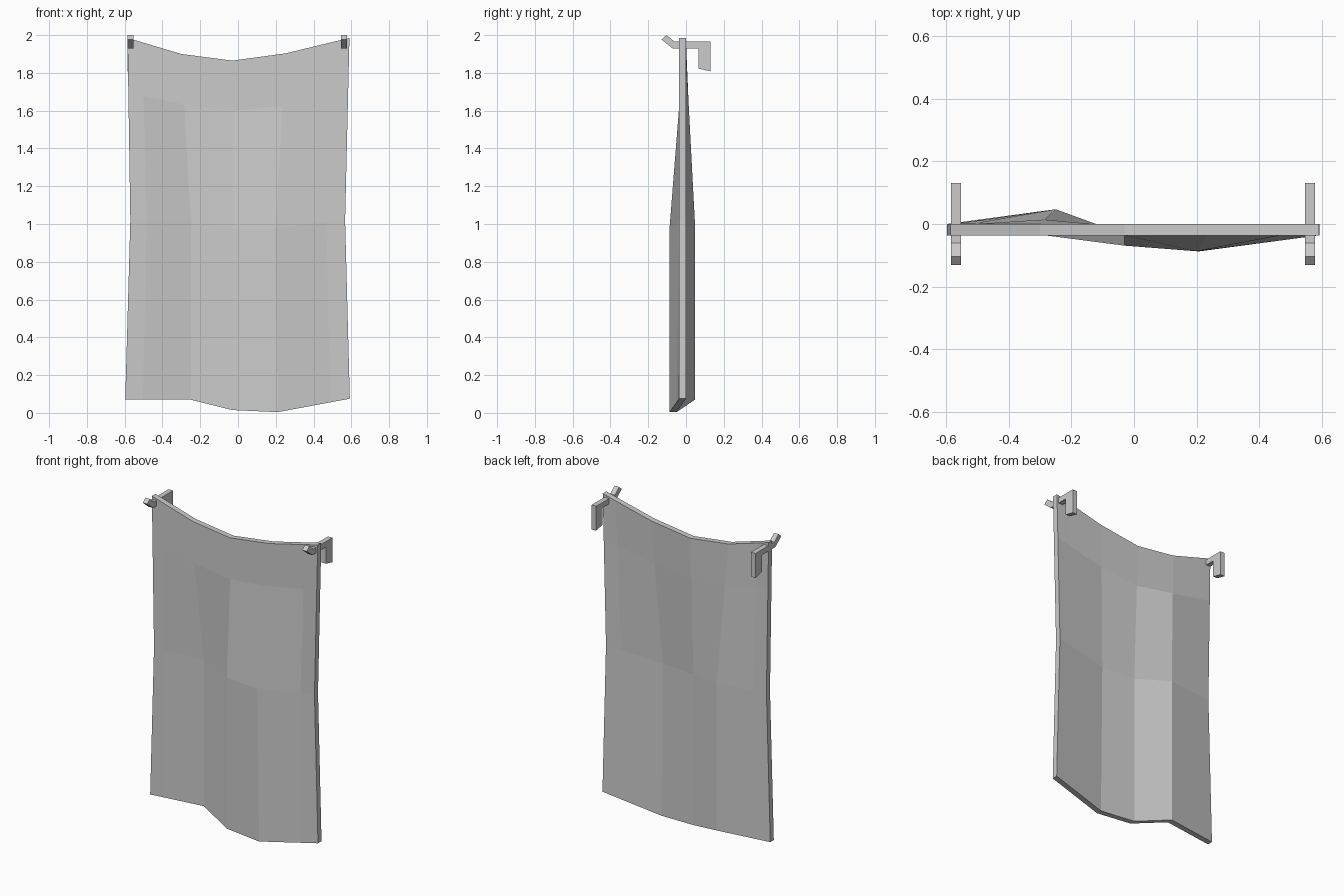
import bpy, bmesh

if "Cube" in bpy.data.objects:
    bpy.data.objects.remove(bpy.data.objects["Cube"])

def lerp(a, b, t):
    return a + (b - a) * t

def new_object(name, bm):
    bmesh.ops.recalc_face_normals(bm, faces=bm.faces)
    me = bpy.data.meshes.new(name)
    bm.to_mesh(me)
    bm.free()
    ob = bpy.data.objects.new(name, me)
    bpy.context.collection.objects.link(ob)
    return ob

# Hanging cloth: folded sheet, five main columns (x, z) at three heights
T = 0.036
top = [(-0.585, 1.985), (-0.3, 1.9), (-0.03, 1.865), (0.25, 1.903), (0.59, 1.985)]
mid = [(-0.57, 1.02), (-0.25, 1.01), (-0.03, 0.98), (0.2, 0.98), (0.567, 1.02)]
low = [(-0.597, 0.07), (-0.25, 0.07), (-0.03, 0.015), (0.21, 0.004), (0.592, 0.075)]
fold = [0, 0.047, -0.033, -0.051, 0]      # back surface y of the lower half
fold = [f for f in fold]
TOP_T, SIDE_T = 0.3, 0.27                 # border widths as fractions of a panel

def add_border_columns(row):
    a = [lerp(p, q, SIDE_T) for p, q in zip(row[0], row[1])]
    b = [lerp(p, q, SIDE_T) for p, q in zip(row[4], row[3])]
    return [row[0], a, row[1], row[2], row[3], b, row[4]]

def make_row(pts, amount, flat_front):
    row = add_border_columns([(x, z, f * amount) for (x, z), f in zip(pts, fold)])
    back = [(x, y, z) for x, z, y in row]
    front = [(x, -T if flat_front or i in (1, 5) else y - T, z)
             for i, (x, z, y) in enumerate(row)]
    return back, front

upper = [(lerp(a[0], b[0], TOP_T), lerp(a[1], b[1], TOP_T)) for a, b in zip(top, mid)]
rows = [make_row(top, 0, True), make_row(upper, TOP_T, True),
        make_row(mid, 1, False), make_row(low, 1, False)]
# the bottom hem keeps an even thickness
back_low = rows[3][0]
rows[3] = (back_low, [(x, y - T, z) for x, y, z in back_low])

bm = bmesh.new()
grid = [[[bm.verts.new(p) for p in side] for side in r] for r in rows]
n = 7
for r in range(3):
    for s in (0, 1):
        for c in range(n - 1):
            bm.faces.new((grid[r][s][c], grid[r][s][c + 1],
                          grid[r + 1][s][c + 1], grid[r + 1][s][c]))
    for c in (0, n - 1):
        bm.faces.new((grid[r][0][c], grid[r][1][c], grid[r + 1][1][c], grid[r + 1][0][c]))
for r in (0, 3):
    for c in range(n - 1):
        bm.faces.new((grid[r][0][c], grid[r][0][c + 1], grid[r][1][c + 1], grid[r][1][c]))
new_object("hanging_cloth", bm)

# Hooks: side profile (y, z) extruded across x
profile = [(-0.06, 1.965), (-0.103, 2.0), (-0.13, 1.977), (-0.072, 1.93), (0.065, 1.93),
           (0.065, 1.823), (0.13, 1.808), (0.13, 1.965)]

def hook(name, x0, x1):
    bm = bmesh.new()
    face = bm.faces.new([bm.verts.new((x0, y, z)) for y, z in profile])
    ext = bmesh.ops.extrude_face_region(bm, geom=[face], use_keep_orig=True)
    verts = [v for v in ext["geom"] if isinstance(v, bmesh.types.BMVert)]
    bmesh.ops.translate(bm, verts=verts, vec=(x1 - x0, 0, 0))
    new_object(name, bm)

hook("hook_left", -0.584, -0.552)
hook("hook_right", 0.546, 0.578)
